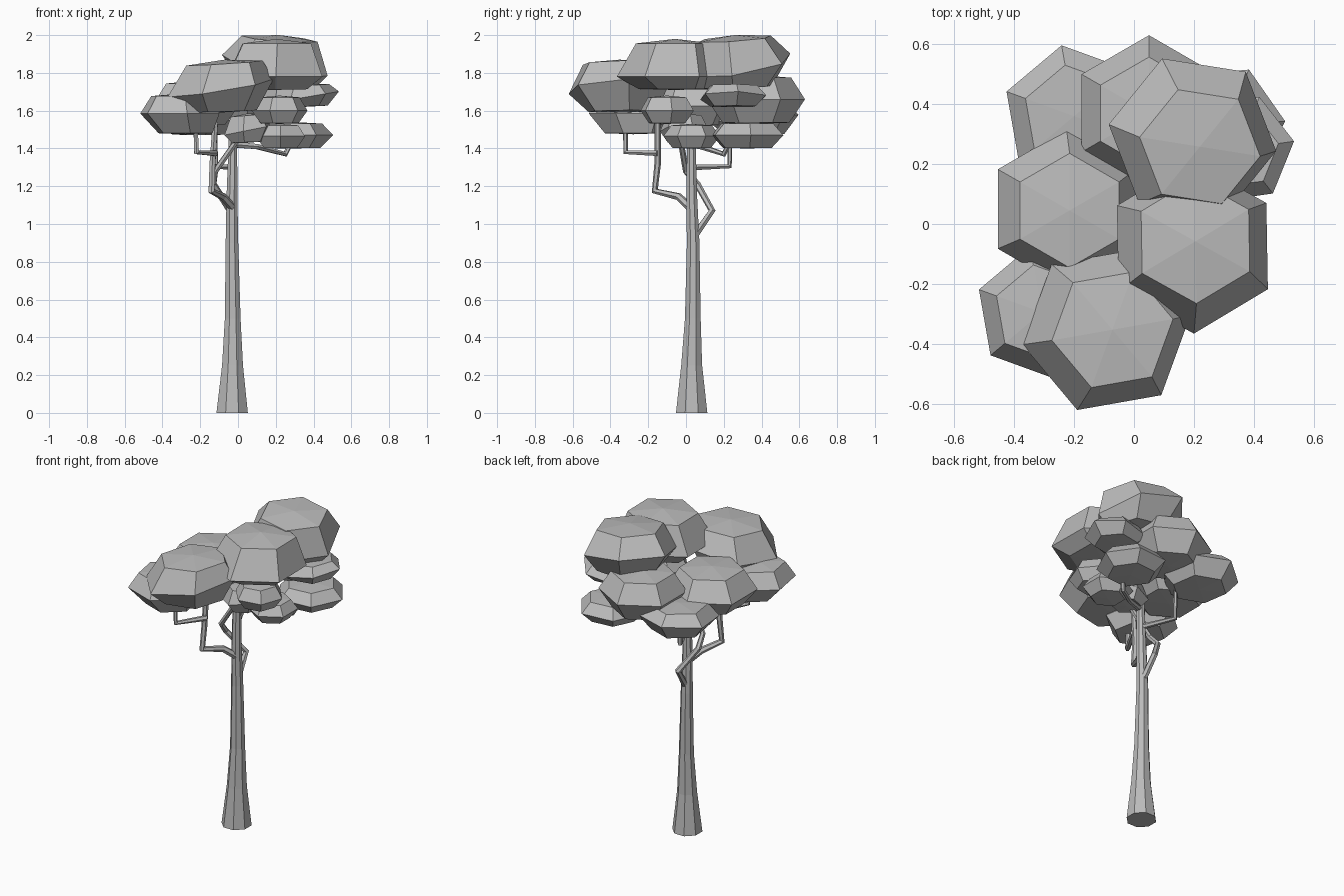
import bpy, bmesh, math
from mathutils import Vector

if "Cube" in bpy.data.objects:
    bpy.data.objects.remove(bpy.data.objects["Cube"])

grey = bpy.data.materials.new("plain_grey")
grey.diffuse_color = (0.5, 0.5, 0.5, 1)
grey.use_nodes = True
grey.node_tree.nodes["Principled BSDF"].inputs["Base Color"].default_value = grey.diffuse_color


def lathe(name, rings, sides, phase=0.0, origin=(0, 0, 0)):
    """Stack of rings (cx, cy, z, radius, slope x, slope y); radius 0 gives a pole."""
    bm = bmesh.new()
    loops = []
    for cx, cy, z, r, sx, sy in rings:
        loop = []
        for i in range(sides if r else 1):
            a = math.radians(phase) + 2 * math.pi * i / sides
            dx, dy = r * math.cos(a), r * math.sin(a)
            p = Vector((cx + dx, cy + dy, z + sx * dx + sy * dy))
            loop.append(bm.verts.new(p + Vector(origin)))
        loops.append(loop)
    for a, b in zip(loops, loops[1:]):
        for i in range(sides):
            j = (i + 1) % sides
            quad = [a[i % len(a)], a[j % len(a)], b[j % len(b)], b[i % len(b)]]
            bm.faces.new(list(dict.fromkeys(quad)))
    for loop in (loops[0], loops[-1]):
        if len(loop) > 1:
            bm.faces.new(loop)
    bmesh.ops.recalc_face_normals(bm, faces=bm.faces)
    mesh = bpy.data.meshes.new(name)
    bm.to_mesh(mesh)
    bm.free()
    mesh.materials.append(grey)
    obj = bpy.data.objects.new(name, mesh)
    bpy.context.collection.objects.link(obj)
    return obj


def leaf_clump(name, x, y, r, low, wide, high, phase, tilt=(0, 0), top=(0, 0), base=(0, 0)):
    """Six-sided flattened clump; the rim tilts, top and base rings stay nearly level."""
    up, down = high - wide, wide - low
    sx, sy = tilt
    rings = [(*base, -down, 0, 0, 0),
             (*base, -down * 0.95, r * 0.68, sx * 0.2, sy * 0.2),
             (0, 0, 0, r, sx, sy),
             (*top, up * 0.88, r * 0.72, sx * 0.4, sy * 0.4),
             (*top, up, 0, 0, 0)]
    return lathe(name, rings, 6, phase, (x, y, wide))


def branch(name, points, thick=0.016):
    """Faceted tube along a bent path, thinner at the tip."""
    curve = bpy.data.curves.new(name, "CURVE")
    curve.dimensions = "3D"
    curve.bevel_depth = thick
    curve.bevel_resolution = 1
    curve.use_fill_caps = True
    spline = curve.splines.new("POLY")
    spline.points.add(len(points) - 1)
    for i, p in enumerate(points):
        spline.points[i].co = (*p, 1)
        spline.points[i].radius = 1.15 - 0.3 * i / (len(points) - 1)
    spline.use_smooth = False
    curve.materials.append(grey)
    obj = bpy.data.objects.new(name, curve)
    bpy.context.collection.objects.link(obj)
    bpy.ops.object.select_all(action="DESELECT")
    obj.select_set(True)
    bpy.context.view_layer.objects.active = obj
    bpy.ops.object.convert(target="MESH")


# Trunk, flared at the foot
trunk = [(-0.031, 0.03, 0, 0.09), (-0.029, 0.03, 0.25, 0.06),
         (-0.028, 0.036, 0.5, 0.045), (-0.032, 0.038, 0.9, 0.036),
         (-0.032, 0.03, 1.15, 0.031), (-0.026, 0.028, 1.5, 0.023)]
lathe("trunk", [(*ring, 0, 0) for ring in trunk], 8, 22.5)

# Branches
branch("front_branch", [(-0.03, 0.02, 1.09), (-0.08, -0.04, 1.145), (-0.14, -0.165, 1.175),
                        (-0.135, -0.15, 1.32), (-0.12, -0.15, 1.54)], 0.019)
branch("front_side_twig", [(-0.12, -0.15, 1.375), (-0.22, -0.32, 1.38), (-0.225, -0.32, 1.54)], 0.015)
branch("back_branch", [(-0.03, 0.04, 0.93), (-0.04, 0.138, 1.07), (-0.13, 0.06, 1.21),
                       (-0.12, 0.0, 1.28), (0.0, -0.03, 1.45)], 0.018)
branch("back_twig", [(-0.03, 0.04, 1.3), (-0.12, 0.23, 1.305), (-0.12, 0.235, 1.5)], 0.015)
branch("right_twig", [(-0.02, 0.03, 1.42), (0.1, 0.08, 1.41), (0.25, 0.2, 1.37),
                      (0.28, 0.23, 1.43)], 0.015)

# Upper leaf clumps
leaf_clump("crown_back", 0.195, 0.288, 0.283, 1.72, 1.84, 2.0, 51, (-0.17, 0.17), (0.025, -0.03), (0.02, -0.01))
leaf_clump("crown_right", 0.195, -0.078, 0.288, 1.71, 1.78, 1.98, 31, (0, 0), (0.01, 0.02), (0, 0.025))
leaf_clump("crown_front", -0.092, -0.353, 0.285, 1.59, 1.72, 1.87, 10, (0.16, 0.06), (0.02, 0), (0, 0.02))

# Middle leaf clumps
leaf_clump("clump_left", -0.225, 0.05, 0.265, 1.52, 1.625, 1.76, 30, (0, 0), (0.01, -0.005))
leaf_clump("clump_front_left", -0.308, -0.295, 0.223, 1.475, 1.585, 1.69, 40, (0, 0), (0, 0), (0.03, 0.015))
leaf_clump("clump_back", 0.05, 0.37, 0.26, 1.53, 1.66, 1.79, 30)
leaf_clump("clump_back_left", -0.2, 0.36, 0.24, 1.47, 1.56, 1.64, 40, (0, 0.08))
leaf_clump("clump_right_high", 0.348, 0.25, 0.188, 1.62, 1.67, 1.74, 8, (0.17, 0))

# Small lower leaf clumps
leaf_clump("clump_right_low", 0.295, 0.325, 0.21, 1.40, 1.47, 1.54, 5)
leaf_clump("clump_under_crown", 0.22, -0.1, 0.15, 1.53, 1.60, 1.68, 10)
leaf_clump("clump_lower_right", 0.225, 0.03, 0.15, 1.40, 1.465, 1.53, 30)
leaf_clump("clump_center", 0.05, -0.01, 0.13, 1.43, 1.495, 1.585, 20, (0.2, 0))
